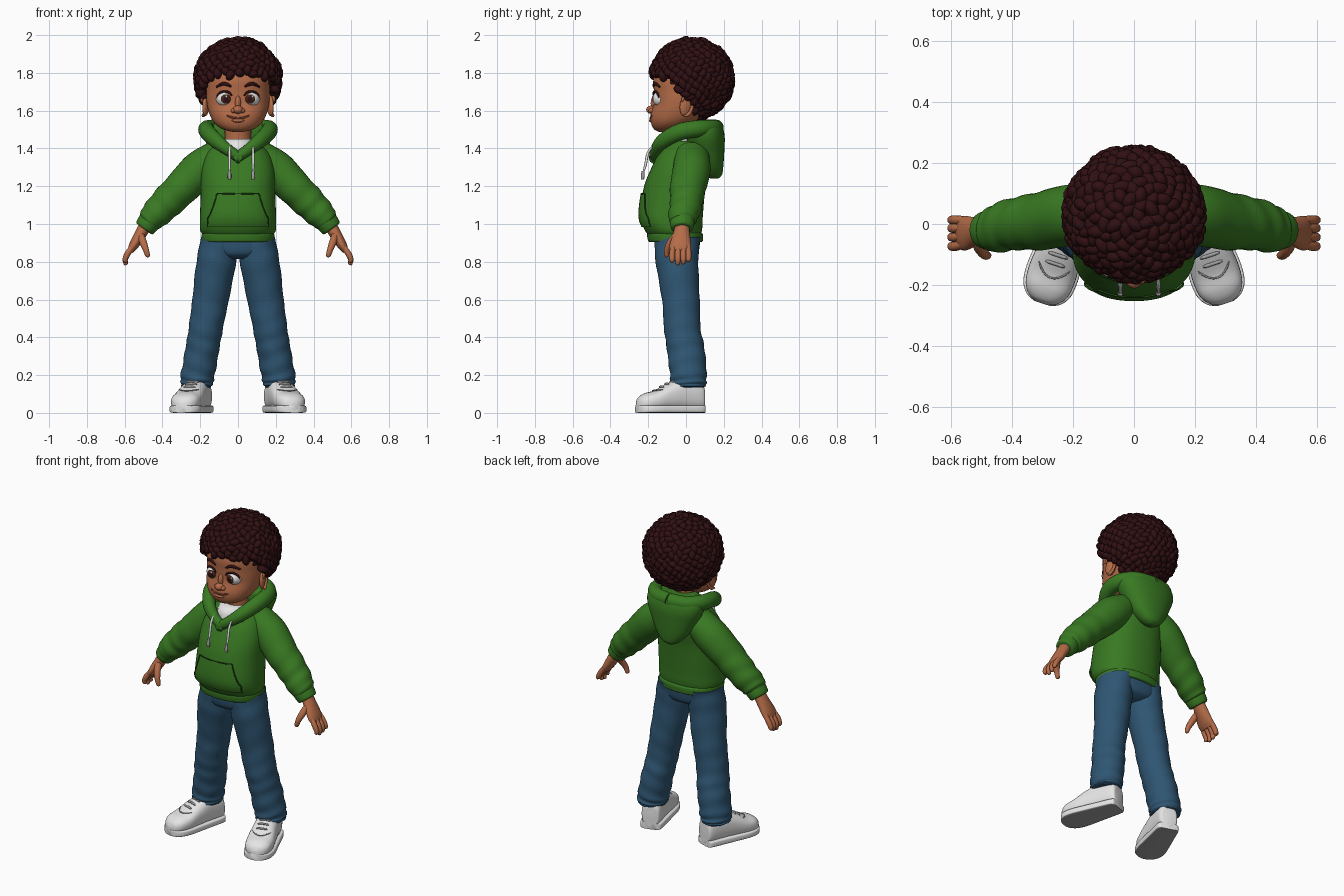
import bpy, bmesh, math, random
from math import sin, cos, radians
from mathutils import Vector, Matrix
from mathutils.bvhtree import BVHTree

random.seed(4)
if "Cube" in bpy.data.objects:
    bpy.data.objects.remove(bpy.data.objects["Cube"])
X, Y, Z = Vector((1, 0, 0)), Vector((0, 1, 0)), Vector((0, 0, 1))

def material(name, *rgb):
    m = bpy.data.materials.new(name)
    m.use_nodes = True
    m.diffuse_color = (*rgb, 1)
    m.node_tree.nodes["Principled BSDF"].inputs["Base Color"].default_value = (*rgb, 1)
    return m

HAIR = material("dark hair", 0.03, 0.005, 0.006)
SKIN = material("warm skin", 0.46, 0.15, 0.065)
LIP = material("lip brown", 0.22, 0.055, 0.03)
GREEN = material("hoodie green", 0.04, 0.19, 0.016)
SEAM = material("dark green seam", 0.015, 0.07, 0.008)
DENIM = material("denim blue", 0.028, 0.092, 0.17)
WHITE = material("soft white", 0.78, 0.78, 0.78)
GREY = material("sole grey", 0.36, 0.36, 0.36)
IRIS = material("eye brown", 0.06, 0.018, 0.01)

def part(name, bm, mats, mirror=False, rule=None):
    """Turn a bmesh into a smooth object and return a tree for casting rays."""
    bmesh.ops.recalc_face_normals(bm, faces=bm.faces)
    for f in bm.faces:
        f.smooth = True
        f.material_index = rule(f) if rule else 0
    tree = BVHTree.FromBMesh(bm)
    mesh = bpy.data.meshes.new(name)
    bm.to_mesh(mesh)
    bm.free()
    mesh.set_sharp_from_angle(angle=radians(50))
    for m in mats:
        mesh.materials.append(m)
    ob = bpy.data.objects.new(name, mesh)
    bpy.context.collection.objects.link(ob)
    if mirror:
        ob.modifiers.new("Mirror", 'MIRROR')
    return tree

def resample(pts, steps):
    """Smooth interpolation through equal-length tuples."""
    p = [Vector(q) for q in (pts[0], *pts, pts[-1])]
    out = [0.5 * (2 * b + (c - a) * t + (2 * a - 5 * b + 4 * c - d) * t * t + (3 * b - a - 3 * c + d) * t ** 3)
           for a, b, c, d in zip(p, p[1:], p[2:], p[3:]) for t in (i / steps for i in range(steps))]
    return out + [p[-1]]

def skin_rings(bm, secs, axis=None, ref=Y, n=32, sq=2, fold=None, steps=6):
    """Skin superellipse sections (x, y, z, half width, half depth)."""
    s = resample(secs, steps)
    pos, last, rings = [Vector(q[:3]) for q in s], len(s) - 1, []
    for k, q in enumerate(s):
        t = axis or (pos[min(k + 1, last)] - pos[max(k - 1, 0)]).normalized()
        v = (ref - t * ref.dot(t)).normalized()
        u, ring = v.cross(t), []
        for ang in (math.tau * j / n for j in range(n)):
            f = fold(k / last, ang) if fold else 1
            a, b = (math.copysign(abs(w) ** (2 / sq), w) * max(r, 0.002) * f
                    for w, r in ((cos(ang), q[3]), (sin(ang), q[4])))
            ring.append(bm.verts.new(pos[k] + u * a + v * b))
        rings.append(ring)
    for r0, r1 in zip(rings, rings[1:]):
        for j in range(n):
            bm.faces.new((r0[j], r0[j - 1], r1[j - 1], r1[j]))
    bm.faces.new(rings[0])
    bm.faces.new(rings[-1])

def loft(name, secs, mats, mirror=False, rule=None, **shape):
    bm = bmesh.new()
    skin_rings(bm, secs, **shape)
    return part(name, bm, mats, mirror, rule)

def stroke(name, pts, r, mat, mirror=False, ref=Y, end=0.5):
    radii = [r * end] + [r] * (len(pts) - 2) + [r * end]
    loft(name, [(*p, w, w) for p, w in zip(pts, radii)], [mat], mirror, ref=ref, n=8, steps=4)

def ball(bm, loc, radii, rot=Matrix.Identity(4), n=20):
    """Ellipsoid with its poles on the local z axis."""
    m = Matrix.Translation(loc) @ rot @ Matrix.Diagonal((*radii, 1))
    rows = n // 2
    ends = [bm.verts.new(m @ Z), bm.verts.new(m @ -Z)]
    rings = [[bm.verts.new(m @ Vector((sin(b) * cos(a), sin(b) * sin(a), cos(b))))
              for a in (math.tau * j / n for j in range(n))] for b in (math.pi * i / rows for i in range(1, rows))]
    for j in range(n):
        bm.faces.new((ends[0], rings[0][j - 1], rings[0][j]))
        bm.faces.new((ends[1], rings[-1][j], rings[-1][j - 1]))
        for r0, r1 in zip(rings, rings[1:]):
            bm.faces.new((r0[j], r0[j - 1], r1[j - 1], r1[j]))

def front(tree, x, z, lift=0.0):
    return tree.ray_cast(Vector((x, -1, z)), Y)[0] - Y * lift

# Head, neck, nose and ears
head = loft("head", [(0, -.115, 1.488, .03, .03), (0, -.09, 1.503, .085, .08), (0, -.07, 1.535, .125, .115),
                     (0, -.04, 1.58, .15, .147), (0, -.02, 1.64, .165, .15), (0, -.01, 1.7, .168, .16),
                     (0, 0, 1.78, .165, .17), (0, .02, 1.88, .13, .14), (0, .03, 1.94, .05, .06)],
            [SKIN], axis=Z, sq=2.25, n=48)
loft("neck", [(0, .01, 1.36, .085, .085), (0, 0, 1.45, .07, .075), (0, 0, 1.56, .075, .08)], [SKIN], axis=Z)
bm = bmesh.new()
ball(bm, (0, -.183, 1.605), (.026, .028, .022))
ball(bm, (0, -.165, 1.64), (.016, .022, .04))
for x in (-.022, .022):
    ball(bm, (x, -.178, 1.6), (.016, .02, .014))
part("nose", bm, [SKIN])
bm = bmesh.new()
tilt = Matrix.Rotation(radians(20), 4, 'Z') @ Matrix.Rotation(radians(-12), 4, 'X')
ball(bm, (.17, 0, 1.63), (.016, .034, .06), tilt)
part("ear", bm, [SKIN], True)
stroke("ear_rim", [tilt @ Vector((.012, .032 * cos(a), .058 * sin(a))) + Vector((.172, 0, 1.63))
                   for a in map(radians, range(-100, 190, 30))], .009, SKIN, True, ref=X)

# Eyes, brows and mouth
turn = Matrix.Rotation(radians(-8), 4, 'Z')
eye, gaze = front(head, .07, 1.662, -.03), turn @ -Y

def eye_rule(f):
    d = (f.calc_center_median() - eye).normalized().dot(gaze)
    return 2 if d > .96 else 1 if d > .83 else 0

bm = bmesh.new()
ball(bm, eye, (.046, .042, .05), turn @ Matrix.Rotation(math.pi / 2, 4, 'X'), 40)
part("eye", bm, [WHITE, IRIS, HAIR], True, eye_rule)
bm = bmesh.new()
for side in (-1, 1):
    ball(bm, (side * eye.x + .008, eye.y - .047, eye.z + .012), (.006, .004, .006), n=12)
part("eye_glint", bm, [WHITE])
stroke("upper_lash", [front(head, .07 + .042 * cos(a), 1.662 + .04 * sin(a), .005)
                      for a in map(radians, range(5, 160, 30))], .006, HAIR, True)
stroke("eyebrow", [front(head, x, z, .002) for x, z in ((.035, 1.727), (.06, 1.74), (.085, 1.741), (.115, 1.725))],
       .009, HAIR, True)
stroke("mouth_line", [front(head, x / 50, 1.56 + x * x / 600, .001) for x in range(-3, 4)], .005, LIP)
stroke("lower_lip", [front(head, x / 60, 1.547 + x * x / 900) for x in range(-2, 3)], .009, SKIN, end=.3)

# Curly hair: a trimmed cap covered with small stretched curls
def is_hair(p):
    return p.z > (1.5 if p.y > .035 else min(1.785, 1.67 + max(0, -p.y) * 1.05))

crown = Vector((0, .03, 1.767))
bm = bmesh.new()
ball(bm, crown, (.2, .195, .19), n=40)
bmesh.ops.delete(bm, geom=[f for f in bm.faces if not is_hair(f.calc_center_median())], context='FACES')
part("hair_cap", bm, [HAIR])
bm, count = bmesh.new(), 440
for i in range(count):
    h, a = 1 - 2 * (i + .5) / count, i * math.pi * (3 - math.sqrt(5))
    w = math.sqrt(1 - h * h)
    d = Vector((w * cos(a), w * sin(a), h))
    p = crown + Vector((d.x * .212, d.y * .204, d.z * .2)) * random.uniform(.97, 1.02)
    if is_hair(p):
        rot = d.to_track_quat('Z', 'Y').to_matrix().to_4x4() @ Matrix.Rotation(random.uniform(0, 3), 4, 'Z')
        ball(bm, p, (random.uniform(.03, .038), .023, .028), rot, 12)
part("hair_curls", bm, [HAIR])

# Hoodie body, hem and shirt
torso = loft("hoodie_body", [(0, -.06, .94, .185, .14), (0, -.068, .975, .2, .155), (0, -.077, 1.05, .203, .165),
                             (0, -.06, 1.2, .195, .163), (0, -.03, 1.3, .19, .152), (0, -.01, 1.38, .165, .128),
                             (0, 0, 1.44, .1, .09)],
             [GREEN], axis=Z, sq=2.3, n=48, fold=lambda s, a: 1 + .01 * sin(14 * s + 3 * sin(a)))
loft("hoodie_hem", [(0, -.055, .905, .182, .137), (0, -.056, .912, .19, .145), (0, -.058, .945, .192, .148),
                    (0, -.058, .955, .182, .137)], [GREEN], axis=Z, sq=2.3, n=96)
loft("shirt", [(0, -.04, 1.34, .09, .12), (0, -.04, 1.42, .085, .105), (0, -.03, 1.45, .076, .085)], [WHITE], axis=Z)

# Hood: rolled rim plus the bag hanging behind
loft("hood_rim", [(-.02, -.165, 1.343, .03, .028), (.05, -.16, 1.39, .03, .03), (.115, -.12, 1.44, .037, .04),
                  (.163, -.03, 1.488, .042, .045), (.16, .07, 1.505, .042, .045), (.1, .14, 1.51, .04, .042),
                  (0, .16, 1.512, .04, .04)], [GREEN], True, ref=Z, n=20)
loft("hood_back", [(0, .15, 1.24, .025, .02), (0, .145, 1.26, .06, .045), (0, .13, 1.31, .105, .068),
                   (0, .11, 1.39, .15, .093), (0, .1, 1.46, .18, .105), (0, .095, 1.51, .178, .1),
                   (0, .09, 1.53, .15, .085)], [GREEN], axis=Z, sq=2.2)

# Front pocket follows the body surface
def pocket_point(u, t):
    return front(torso, u * (.16 - .05 * max(0, (t - .25) / .75) ** .8), .985 + .175 * t, .009)

bm = bmesh.new()
grid = [[bm.verts.new(pocket_point(c / 10 - 1, r / 10)) for c in range(21)] for r in range(11)]
for r0, r1 in zip(grid, grid[1:]):
    for c in range(20):
        bm.faces.new((r0[c], r0[c + 1], r1[c + 1], r1[c]))
bmesh.ops.solidify(bm, geom=bm.faces[:], thickness=.012)
part("front_pocket", bm, [GREEN])
stroke("pocket_seam", [pocket_point(1, r / 8) for r in range(9)] + [pocket_point(u / 3, 1) for u in (2, 1, 0)],
       .0035, SEAM, True)

# Drawstrings
for side, x in (("right", -.045), ("left", .08)):
    stroke(side + "_drawstring", [(x, -.165, 1.42), (x, -.2, 1.38), (x, -.215, 1.31), (x, -.228, 1.27)], .007, WHITE)
    stroke(side + "_drawstring_tip", [(x, -.227, 1.28), (x, -.229, 1.255), (x, -.23, 1.235)], .01, GREY, end=.8)

# Sleeves, cuffs and hands
loft("sleeve", [(.1, .03, 1.37, .08, .09), (.2, .03, 1.29, .1, .1), (.3, .01, 1.19, .092, .095),
                (.39, 0, 1.1, .085, .085), (.455, -.018, 1.033, .072, .076), (.478, -.02, 1.008, .055, .06)],
     [GREEN], True, steps=10,
     fold=lambda s, a: 1 + .035 * math.exp(-((s - .65) / .25) ** 2) * sin(38 * s + 2 * sin(a)))
loft("cuff", [(.463, -.02, 1.02, .05, .055), (.468, -.02, 1.013, .06, .065), (.492, -.02, .982, .056, .06),
              (.498, -.02, .974, .047, .05)], [GREEN], True)
bm = bmesh.new()
skin_rings(bm, [(.485, -.02, 1.0, .034, .036), (.52, -.024, .94, .031, .046), (.553, -.03, .885, .025, .057),
                (.57, -.03, .855, .016, .05)], n=24)
for y, tip in ((-.073, .795), (-.043, .782), (-.014, .787), (.013, .803)):
    skin_rings(bm, [(.555, y * .9, .885, .014, .014), (.583, y, .845, .016, .0155), (.597, y, .815, .014, .0145),
                    (.594, y, tip + .006, .011, .011), (.593, y, tip, .004, .004)], n=12)
skin_rings(bm, [(.515, -.045, .945, .018, .02), (.503, -.08, .905, .02, .019), (.488, -.1, .865, .016, .016),
                (.478, -.103, .832, .012, .012), (.476, -.103, .824, .004, .004)], n=12)
part("hand", bm, [SKIN], True)

# Jeans with bunched folds toward the ankle
def denim_fold(s, a):
    amp = .012 + .05 * max(0, s - .4)
    return 1 + amp * sin(62 * s + 2.5 * sin(a + 1)) + .4 * amp * sin(37 * s - 3 * a)

loft("jeans_seat", [(0, -.045, .95, .18, .12), (0, -.047, .89, .187, .12), (0, -.047, .84, .15, .108),
                    (0, -.047, .815, .06, .07)], [DENIM], axis=Z, sq=2.4)
loft("jeans_leg", [(.1, -.045, .93, .095, .12), (.115, -.048, .8, .105, .113), (.145, -.027, .6, .097, .1),
                   (.17, -.02, .45, .091, .097), (.19, 0, .33, .09, .1), (.213, .012, .2, .09, .097),
                   (.218, .015, .15, .084, .092), (.218, .015, .135, .072, .08)],
     [DENIM], True, axis=Z, fold=denim_fold, steps=12, n=40)

# Shoes with soles, laces and a toe seam
heel, toe = Vector((.185, .09, 0)), Vector((.3, -.26, 0))
ahead = (toe - heel).normalized()
profile = [(heel.lerp(toe, t), w, h) for t, w, h in (
    (0, .03, .05), (.04, .055, .075), (.3, .066, .086), (.52, .074, .073), (.72, .08, .054),
    (.87, .073, .046), (.96, .05, .036), (1, .02, .023))]
upper = loft("shoe_upper", [(p.x, p.y, .012 + h, w, h) for p, w, h in profile], [WHITE], True,
             axis=ahead, ref=Z, sq=2.5)
loft("shoe_sole", [(p.x, p.y, .02, w + .008, .02) for p, w, h in profile], [WHITE, GREY], True,
     lambda f: int(f.normal.z < -.8), axis=ahead, ref=Z, sq=6, n=40)

def on_shoe(t, side):
    return upper.ray_cast(heel.lerp(toe, t) + Z.cross(ahead) * side + Z, -Z)[0] + Z * .002

for i in range(3):
    stroke("lace_%d" % (i + 1), [on_shoe(.47 + .08 * i, .011 * k) for k in range(-3, 4)], .006, GREY, True, ref=Z)
stroke("toe_cap_seam", [on_shoe(.76 - .003 * k * k, .009 * k) for k in range(-6, 7)], .003, GREY, True, ref=Z)
